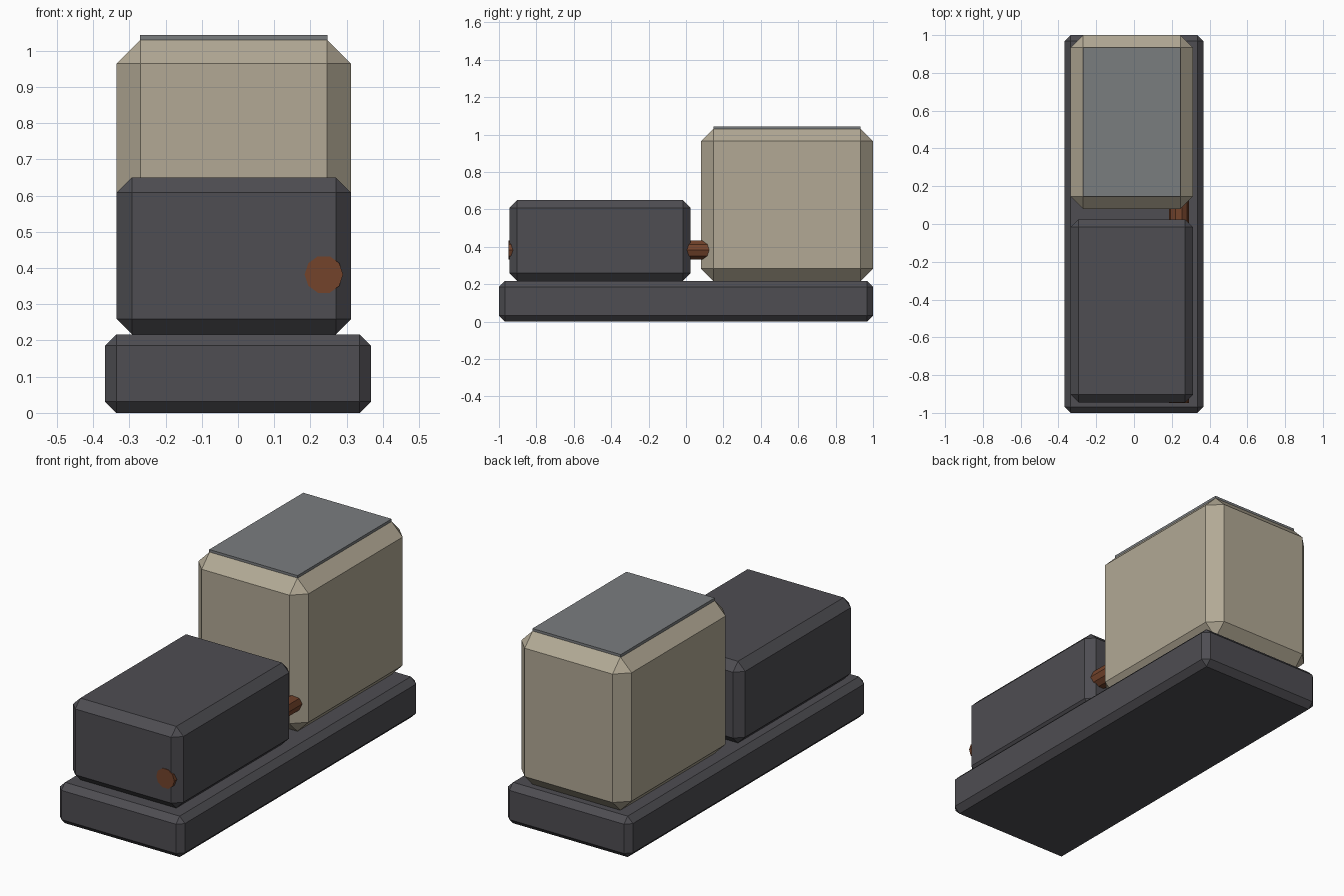
import bpy, bmesh, math
from mathutils import Matrix

if "Cube" in bpy.data.objects:
    bpy.data.objects.remove(bpy.data.objects["Cube"])


def material(name, rgb):
    # 8-bit sRGB to linear
    lin = [((c / 255 + 0.055) / 1.055) ** 2.4 for c in rgb]
    m = bpy.data.materials.new(name)
    m.diffuse_color = (*lin, 1)
    m.use_nodes = True
    m.node_tree.nodes["Principled BSDF"].inputs["Base Color"].default_value = m.diffuse_color
    return m


dark = material("charcoal", (78, 77, 82))
beige = material("warm beige", (178, 169, 149))
grey = material("slate grey", (122, 125, 127))
brown = material("copper brown", (115, 67, 43))


def finish(name, bm, mat):
    me = bpy.data.meshes.new(name)
    bm.to_mesh(me)
    bm.free()
    me.materials.append(mat)
    ob = bpy.data.objects.new(name, me)
    bpy.context.collection.objects.link(ob)
    return ob


def box(name, mat, xs, ys, zs, chamfer=0):
    bm = bmesh.new()
    bmesh.ops.create_cube(bm, size=1)
    for v in bm.verts:
        v.co = [r[0] + (c + 0.5) * (r[1] - r[0]) for c, r in zip(v.co, (xs, ys, zs))]
    if chamfer:
        bmesh.ops.bevel(bm, geom=bm.edges[:], offset=chamfer, offset_type='OFFSET',
                        segments=1, affect='EDGES', profile=0.5)
    return finish(name, bm, mat)


# plinth and the two housings
box("base", dark, (-0.367, 0.367), (-1, 1), (0, 0.217), 0.031)
box("front_housing", dark, (-0.335, 0.312), (-0.945, 0.025), (0.217, 0.65), 0.042)
box("rear_cabinet", beige, (-0.335, 0.312), (0.08, 1.0), (0.217, 1.03), 0.066)
# thin lid on the cabinet
box("top_plate", grey, (-0.271, 0.247), (0.146, 0.934), (1.025, 1.043))

# ten-sided pipe running through the housing into the cabinet
y0, y1 = -0.948, 0.16
bm = bmesh.new()
bmesh.ops.create_cone(bm, cap_ends=True, segments=10, radius1=0.053, radius2=0.053, depth=y1 - y0)
turn = Matrix.Rotation(math.radians(90), 4, 'X') @ Matrix.Rotation(math.radians(90), 4, 'Z')
bmesh.ops.transform(bm, matrix=Matrix.Translation((0.237, (y0 + y1) / 2, 0.382)) @ turn, verts=bm.verts[:])
finish("pipe", bm, brown)
